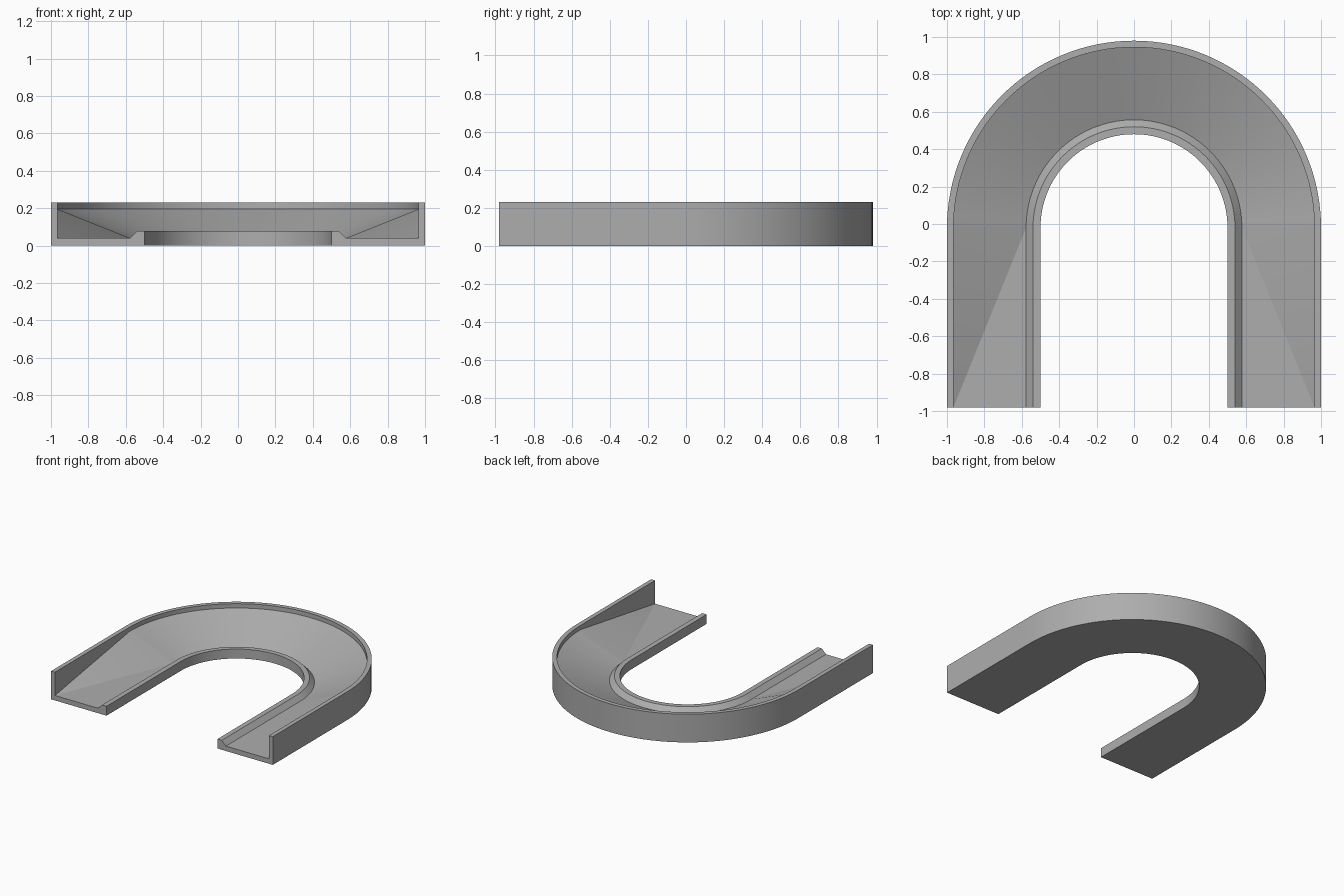
import bpy, bmesh, math

cube = bpy.data.objects.get("Cube")
if cube:
    bpy.data.objects.remove(cube, do_unlink=True)

# Track dimensions
CENTRE_Y, END_Y = -0.02, -0.98
STEPS = 64
FLOOR_LOW, FLOOR_HIGH = 0.04, 0.195
FLOOR = 3  # index of the profile edge that forms the running floor


def profile(floor_outer):
    """Cross-section as (radius, height), from the inner foot round to the outer foot."""
    return [(0.5, 0), (0.5, 0.077), (0.54, 0.077), (0.577, FLOOR_LOW),
            (0.965, floor_outer), (0.965, 0.23), (1, 0.23), (1, 0)]


def section(bm, angle, y, floor_outer):
    return [bm.verts.new((r * math.cos(angle), y + r * math.sin(angle), z))
            for r, z in profile(floor_outer)]


grey = bpy.data.materials.new("plain grey")
grey.use_nodes = True
colour = (0.42, 0.42, 0.42, 1)
grey.diffuse_color = colour
grey.node_tree.nodes["Principled BSDF"].inputs["Base Color"].default_value = colour

# Straight ends have a flat floor, the half-circle bend has a banked floor
bm = bmesh.new()
rings = [section(bm, 0, END_Y, FLOOR_LOW)]
rings += [section(bm, math.pi * i / STEPS, CENTRE_Y, FLOOR_HIGH) for i in range(STEPS + 1)]
rings.append(section(bm, math.pi, END_Y, FLOOR_LOW))

for i, (a, b) in enumerate(zip(rings, rings[1:])):
    for j in range(len(a)):
        k = (j + 1) % len(a)
        if j == FLOOR and i == 0:
            # Floor twists up into the bank along one diagonal
            bm.faces.new((a[j], a[k], b[j]))
            bm.faces.new((a[k], b[k], b[j]))
        elif j == FLOOR and i == len(rings) - 2:
            bm.faces.new((a[j], a[k], b[k]))
            bm.faces.new((a[j], b[k], b[j]))
        else:
            bm.faces.new((a[j], a[k], b[k], b[j]))

# Close both open ends
bm.faces.new(rings[0])
bm.faces.new(rings[-1])
bmesh.ops.recalc_face_normals(bm, faces=bm.faces)

mesh = bpy.data.meshes.new("banked_track_bend")
bm.to_mesh(mesh)
bm.free()
mesh.materials.append(grey)
track = bpy.data.objects.new("banked_track_bend", mesh)
bpy.context.scene.collection.objects.link(track)

# Smooth round the bend, crisp along the profile
bpy.ops.object.select_all(action="DESELECT")
track.select_set(True)
bpy.context.view_layer.objects.active = track
bpy.ops.object.shade_smooth_by_angle(angle=math.radians(12))
